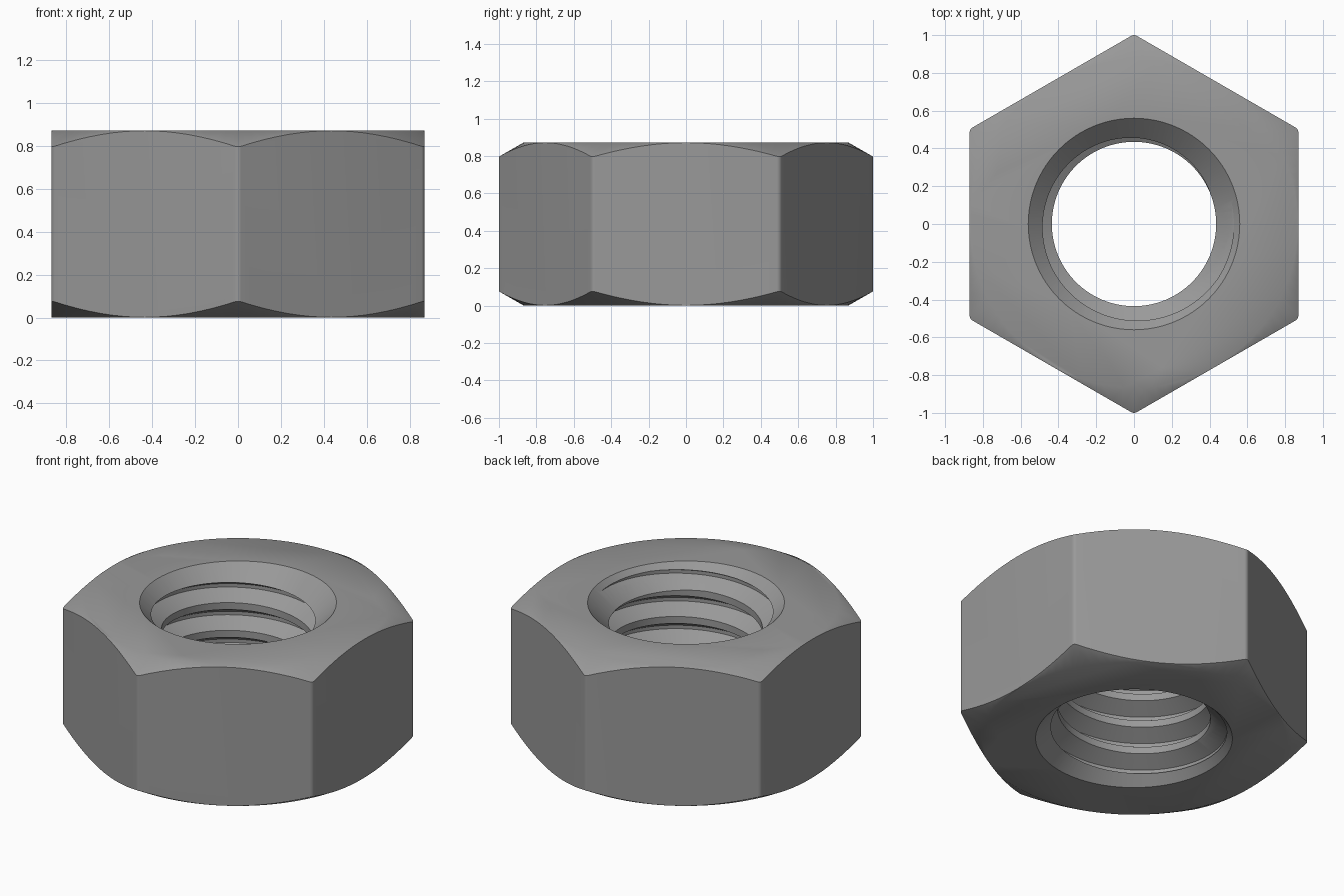
import bpy, bmesh, math

if "Cube" in bpy.data.objects:
    bpy.data.objects.remove(bpy.data.objects["Cube"])

H = 0.872            # nut height
FLAT = 0.87          # half width across the flats
MINOR, MAJOR = 0.435, 0.529
PITCH = 0.174
SINK = 0.56          # countersink radius at the faces
SEG = 96


def make_object(name, bm):
    bmesh.ops.recalc_face_normals(bm, faces=bm.faces)
    mesh = bpy.data.meshes.new(name)
    bm.to_mesh(mesh)
    bm.free()
    ob = bpy.data.objects.new(name, mesh)
    bpy.context.collection.objects.link(ob)
    return ob


def lathe(name, profile):
    """Closed solid of revolution; the profile runs bottom to top."""
    bm = bmesh.new()
    rings = [[bm.verts.new((r * math.cos(a), r * math.sin(a), z))
              for a in (2 * math.pi * i / SEG for i in range(SEG))]
             for r, z in profile]
    for lo, hi in zip(rings, rings[1:]):
        for i in range(SEG):
            j = (i + 1) % SEG
            bm.faces.new((lo[i], lo[j], hi[j], hi[i]))
    bm.faces.new(rings[0][::-1])
    bm.faces.new(rings[-1])
    return make_object(name, bm)


def combine(target, tool, operation):
    mod = target.modifiers.new(operation.lower(), 'BOOLEAN')
    mod.operation, mod.object, mod.solver = operation, tool, 'EXACT'
    bpy.context.view_layer.objects.active = target
    bpy.ops.object.modifier_apply(modifier=mod.name)
    bpy.data.objects.remove(tool)


# hexagonal body with slightly rounded corners
bm = bmesh.new()
ROUND = 0.03
outline = []
for k in range(6):
    c = math.radians(90 + 60 * k)
    for s in range(6):
        a = c + math.radians(-30 + 12 * s)
        outline.append(bm.verts.new((0.97 * math.cos(c) + ROUND * math.cos(a),
                                     0.97 * math.sin(c) + ROUND * math.sin(a), 0)))
base = bm.faces.new(outline)
top = bmesh.ops.extrude_face_region(bm, geom=[base])
bmesh.ops.translate(bm, vec=(0, 0, H),
                    verts=[v for v in top['geom'] if isinstance(v, bmesh.types.BMVert)])
nut = make_object('hex_nut', bm)

# conical chamfer on both ends, cutting the corners into arcs
slope = 0.075 / 0.13
rise = (1.1 - FLAT) * slope
combine(nut, lathe('chamfer_tool', [(FLAT - 0.002, 0), (1.1, rise),
                                    (1.1, H - rise), (FLAT - 0.002, H)]), 'INTERSECT')

# helical thread tool: one profile swept around, each turn joining the next
TURNS, PTS = 9, 4
start = 0.737 - 6 * PITCH
shape = [(MINOR, 0), (MINOR, PITCH / 4), (MAJOR, PITCH * 9 / 16), (MAJOR, PITCH * 11 / 16)]
rows = TURNS * PTS + 1
bm = bmesh.new()
cols = []
for i in range(SEG):
    a = 2 * math.pi * i / SEG
    col = []
    for k in range(rows + PTS):
        r, z = shape[k % PTS]
        z += start + PITCH * (k // PTS + i / SEG)
        col.append((r * math.cos(a), r * math.sin(a), z))
    # the first column carries the extra turn that closes the seam
    cols.append([bm.verts.new(p) for p in (col if i == 0 else col[:rows])])
cols.append(cols[0][PTS:])
for left, right in zip(cols, cols[1:]):
    for k in range(rows - 1):
        bm.faces.new((left[k], right[k], right[k + 1], left[k + 1]))
# close both open ends with fans to the axis
ends = [e for e in bm.edges if e.is_boundary]
low = bm.verts.new((0, 0, start - PITCH))
high = bm.verts.new((0, 0, start + PITCH * (TURNS + 2)))
for e in ends:
    mid = (e.verts[0].co.z + e.verts[1].co.z) / 2
    bm.faces.new((e.verts[0], e.verts[1], low if mid < H / 2 else high))
combine(nut, make_object('thread_tool', bm), 'DIFFERENCE')

# 45 degree countersinks at both openings
E, D = 0.1, 0.2
combine(nut, lathe('lower_sink_tool', [(SINK + E, -E), (SINK - D, D)]), 'DIFFERENCE')
combine(nut, lathe('upper_sink_tool', [(SINK - D, H - D), (SINK + E, H + E)]), 'DIFFERENCE')

# steel finish
steel = bpy.data.materials.new('steel_grey')
steel.diffuse_color = (0.32, 0.32, 0.32, 1)
steel.use_nodes = True
steel.node_tree.nodes["Principled BSDF"].inputs["Base Color"].default_value = steel.diffuse_color
nut.data.materials.clear()
nut.data.materials.append(steel)
for p in nut.data.polygons:
    p.material_index = 0
bpy.ops.object.select_all(action='DESELECT')
nut.select_set(True)
bpy.context.view_layer.objects.active = nut
bpy.ops.object.shade_smooth_by_angle(angle=math.radians(35))
